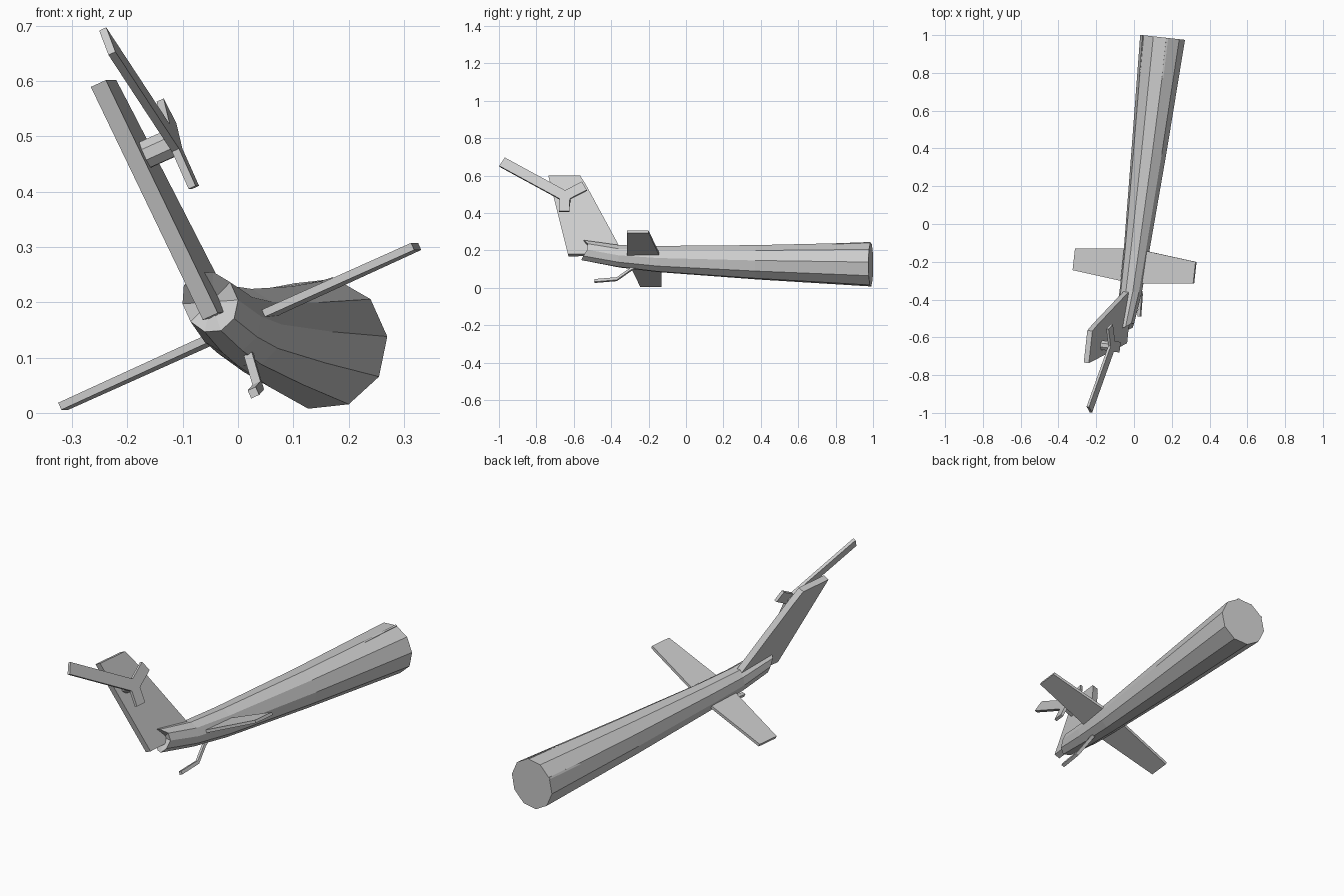
import bpy, bmesh
from math import sin, cos, pi, radians
from mathutils import Matrix, Vector

if "Cube" in bpy.data.objects:
    bpy.data.objects.remove(bpy.data.objects["Cube"])

# Frame of the rolled and yawed boom: X across, Y along the boom, Z towards the fin tip
f = Vector((0.11, 0.994, 0)).normalized()
u = Vector((0.905, -0.10, 0.41)).normalized()
v = u.cross(f).normalized()
u = f.cross(v)
FRAME = Matrix.Translation((0.042, 0, 0.125)) @ Matrix((u, f, v)).transposed().to_4x4()


def finish(name, bm):
    bmesh.ops.recalc_face_normals(bm, faces=bm.faces)
    bm.transform(FRAME)
    me = bpy.data.meshes.new(name)
    bm.to_mesh(me)
    bm.free()
    ob = bpy.data.objects.new(name, me)
    bpy.context.collection.objects.link(ob)
    return ob


def loft(bm, rings):
    """Skin rows of points into a tube; returns the vertex rings."""
    rows = [[bm.verts.new(p) for p in r] for r in rings]
    n = len(rows[0])
    for a, b in zip(rows, rows[1:]):
        for i in range(n):
            bm.faces.new((a[i], a[(i + 1) % n], b[(i + 1) % n], b[i]))
    return rows


def plate(name, outline, lo, hi, axis='X'):
    """Flat outline extruded across X (outline in YZ) or Z (outline in XY)."""
    bm = bmesh.new()
    rings = [[(d, p, q) if axis == 'X' else (p, q, d) for p, q in outline] for d in (lo, hi)]
    a, b = loft(bm, rings)
    bm.faces.new(a)
    bm.faces.new(b)
    return finish(name, bm)


# Ten-sided tapering boom: position, centre height, half width, half height
SIDES = 10
ANG = [radians(18 + 36 * i) for i in range(SIDES)]
stations = [(0.994, 0.0, 0.12, 0.12), (0.38, 0.013, 0.093, 0.094),
            (-0.15, 0.032, 0.067, 0.073), (-0.36, 0.048, 0.059, 0.062)]
rings = [[(rx * cos(t), s, h + rz * sin(t)) for t in ANG] for s, h, rx, rz in stations]
rings.append([(0.050 * cos(t), -0.525 - 0.04 * sin(t) ** 2, 0.083 + 0.057 * sin(t)) for t in ANG])
bm = bmesh.new()
rows = loft(bm, rings)
bm.faces.new(rows[0])
# hollowed tail end
tip = bm.verts.new((0, -0.515, 0.083))
for i in range(SIDES):
    bm.faces.new((rows[-1][i], rows[-1][(i + 1) % SIDES], tip))
finish("tail_boom", bm)

# Thin strips near the root of the boom
for side, label in ((1, "right"), (-1, "left")):
    bm = bmesh.new()
    t = radians(54)
    pts = []
    for s, r in ((0.994, 0.122), (0.78, 0.114)):
        pts.append([(side * (r + d) * cos(t + k), s, (r + d) * sin(t + k))
                    for d, k in ((-0.01, -0.04), (0, -0.04), (0, 0.04), (-0.01, 0.04))])
    a, b = loft(bm, pts)
    bm.faces.new(a)
    bm.faces.new(b)
    finish("strip_" + label, bm)

# Horizontal stabilizer
half = [(0, -0.134), (0.352, -0.168), (0.352, -0.283), (0, -0.318)]
outline = half[1:3] + [(-x, y) for x, y in half[2:0:-1]]
outline = [half[0]] + half[1:3] + [half[3]] + [(-x, y) for x, y in half[2:0:-1]]
plate("stabilizer", outline, 0.0275, 0.0415, 'Z')

# Swept vertical fin
plate("tail_fin", [(-0.34, 0.06), (-0.56, 0.465), (-0.592, 0.516), (-0.763, 0.516), (-0.636, 0.054)],
      -0.015, 0.015)

# Rotor hub
HY, HZ = -0.661, 0.368
plate("rotor_hub", [(HY + 0.027 * cos(pi / 8 + i * pi / 4), HZ + 0.027 * sin(pi / 8 + i * pi / 4))
                    for i in range(8)], 0.0, 0.07)

# Three rotor blades as one Y shape: one full length, two broken short
w = 0.028
shape = []
for deg, length in ((30, 0.118), (150, 0.40), (270, 0.09)):
    d = Vector((cos(radians(deg)), sin(radians(deg))))
    n = Vector((-d.y, d.x))
    c = Vector((HY, HZ))
    root = w / 3 ** 0.5
    for p in (c + d * length - n * w, c + d * length + n * w, c + d * root + n * w):
        shape.append((p.x, p.y))
plate("tail_rotor", shape, 0.064, 0.078)

# Bent tail skid
path = [(-0.26, -0.008), (-0.295, -0.028), (-0.368, -0.086), (-0.488, -0.097)]
r = 0.008
plate("tail_skid", [(y, z + r) for y, z in path] + [(y, z - r) for y, z in reversed(path)], -r, r)
